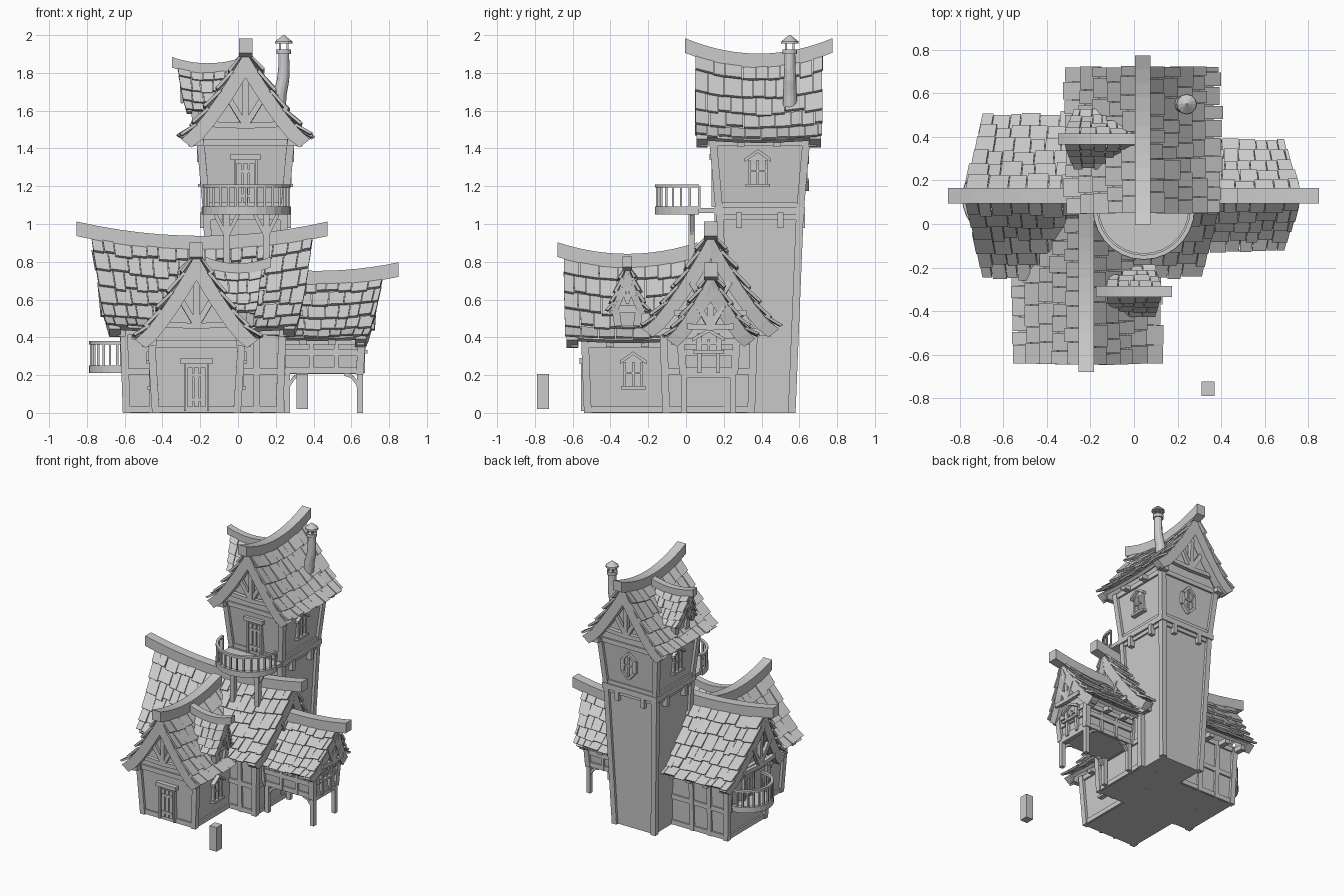
import bpy, bmesh, random
from math import sin, cos, pi
from mathutils import Vector as V

if "Cube" in bpy.data.objects:
    bpy.data.objects.remove(bpy.data.objects["Cube"])
random.seed(4)


def make(name, lofts):
    """One object from lofts; each loft is a list of equal-length point rings."""
    bm = bmesh.new()
    for rings in lofts:
        vs = [[bm.verts.new(p) for p in r] for r in rings]
        n = len(vs[0])
        for a, b in zip(vs, vs[1:]):
            for i in range(n):
                bm.faces.new((a[i], a[(i+1) % n], b[(i+1) % n], b[i]))
        bm.faces.new(vs[0][::-1])
        bm.faces.new(vs[-1])
    bmesh.ops.recalc_face_normals(bm, faces=bm.faces)
    me = bpy.data.meshes.new(name)
    bm.to_mesh(me)
    bm.free()
    ob = bpy.data.objects.new(name, me)
    bpy.context.collection.objects.link(ob)
    return ob


def bar(a, b, w, h):
    a, b = V(a), V(b)
    d = (b-a).normalized()
    s = V((1, 0, 0)) if abs(d.z) > .95 else d.cross(V((0, 0, 1))).normalized()
    u = s.cross(d)
    return [[p + s*w/2*i + u*h/2*j for i, j in ((-1, -1), (1, -1), (1, 1), (-1, 1))] for p in (a, b)]


def rect(cx, cy, z, hx, hy):
    return [(cx-hx, cy-hy, z), (cx+hx, cy-hy, z), (cx+hx, cy+hy, z), (cx-hx, cy+hy, z)]


def frame(ox, oy, oz, ang):
    """Wall placement: local x across, -y outwards, z up."""
    return lambda x, y, z: (ox + x*cos(ang) - y*sin(ang), oy + x*sin(ang) + y*cos(ang), oz + z)


def fbox(M, x0, x1, y0, y1, z0, z1):
    return [[M(x0, y0, z), M(x1, y0, z), M(x1, y1, z), M(x0, y1, z)] for z in (z0, z1)]


def roof(name, cx, cy, axis, L, W, zr, ze, lift, rows, taper, Lb, ends=(-1, 1), b=1.0):
    P = (lambda u, v, z: (cx+u, cy+v, z)) if axis == 'x' else (lambda u, v, z: (cx+v, cy+u, z))
    hyp = ((zr-ze)**2 + W*W)**.5
    nv, nz = (zr-ze)/hyp, W/hyp

    def S(s, t, side, off=0, du=0):
        z = ze + (zr-ze)*max(0, 1-t)**1.25 - max(0, t-1)*.15 + lift*s*s*(1-t*.7)
        return P(L*s*(1-(1-taper)*t) + du, side*(W*t + off*nv*min(1, t*6)), z + off*nz)
    # deck following the sagging ridge
    ts = [i/6 for i in range(7)]
    deck = []
    for i in range(9):
        s = (i/4-1)*.97
        top = [S(s, t, -1) for t in ts[::-1]] + [S(s, t, 1) for t in ts[1:]]
        low = [S(s, t, 1, -.025*b) for t in ts[:0:-1]] + [S(s, t, -1, -.025*b) for t in ts]
        deck.append(top + low)
    make(name + "_deck", [deck])
    # shingles in overlapping rows
    tiles = []
    for side in (-1, 1):
        for r in range(rows):
            s = -1 - random.uniform(0, .02)
            while s < 1:
                e = s + random.uniform(.055, .105)*(.6+.4*b)/L
                if e > .95:
                    e = 1 + random.uniform(0, .02)
                t0, t1 = r/rows, (r+1)/rows + random.uniform(.0, .045)
                k = random.uniform(.022, .036)*(.5+.5*b)
                g = .002/L
                tiles.append([[S(s+g, t, side, o), S(e-g, t, side, o), S(e-g, t, side, o+.016), S(s+g, t, side, o+.016)]
                              for t, o in ((t0, -.006), (t1, k-.012))])
                s = e
    make(name + "_shingles", tiles)
    # curved ridge beam
    w = .036*(.4+.6*b)
    make(name + "_ridge_beam", [[[P(Lb*i/6, v, zr + lift*(Lb*i/6/L)**2 + o) for v, o in
         ((-w, -.035), (w, -.035), (w, .042*b), (-w, .042*b))] for i in range(-6, 7)]])
    # bargeboards and gable truss
    boards, truss = [], []
    for e in ends:
        for side in (-1, 1):
            boards.append([[S(e, t*1.06, side, o, d*e) for d, o in
                            ((-.065*b, -.075*b), (-.006, -.075*b), (-.006, -.004), (-.065*b, -.004))] for t in ts])
        u, H = e*(L-.05*b), zr-ze
        base = P(u*.97, 0, ze + H*.18)
        truss.append(bar(base, P(u, 0, zr-.02), .03*b, .03*b))
        for side in (-1, 1):
            truss.append(bar(base, P(u, side*W*.30, ze+H*.56), .025*b, .03*b))
            if b == 1:
                truss.append(bar(P(u*.96, side*W*.55, ze+H*.2), base, .03, .03))
    make(name + "_bargeboards", boards)
    make(name + "_gable_truss", truss)
    # rafter ends under the eaves
    if b == 1:
        n = int(L*2/.15)
        make(name + "_rafter_ends", [bar(P(L*taper*(-.85+1.7*i/(n-1)), sd*W*.68, ze-.012),
             P(L*taper*(-.85+1.7*i/(n-1)), sd*W*.93, ze-.018), .04, .035) for sd in (-1, 1) for i in range(n)])


def house(name, cx, cy, axis, h0, h1, z0, z1, zr, rails=()):
    """Flared walls with a gable plus timber frame; h = (half x, half y)."""
    rings = [rect(cx, cy, z0, *h0), rect(cx, cy, z1, *h1)]
    if zr > z1:
        rings.append(rect(cx, cy, zr, *((h1[0], .002) if axis == 'x' else (.002, h1[1]))))
    make(name + "_walls", [rings])
    wood = [bar(a, b, .04, .04) for a, b in zip(rings[0], rings[1])]
    for z in (*rails, z1-.02):
        f = (z-z0)/(z1-z0)
        r = rect(cx, cy, z, h0[0]+(h1[0]-h0[0])*f, h0[1]+(h1[1]-h0[1])*f)
        wood += [bar(r[i], r[(i+1) % 4], .025, .035) for i in range(4)]
    make(name + "_timber_frame", wood)


def door(name, M, w=.055, h=.25):
    p = [fbox(M, s*w-(.012 if s < 0 else -.0), s*w+(.012 if s > 0 else 0), -.025, .03, 0, h) for s in (-1, 1)]
    p += [fbox(M, -w-.03, w+.03, -.035, .03, h, h+.03), fbox(M, -w, w, -.008, .03, 0, h)]
    p += [fbox(M, x-.013, x+.013, -.016, .02, .02, h-.02) for x in (-.034, 0, .034)]
    p += [fbox(M, -.045, .045, -.022, .02, z, z+.018) for z in (.05, h-.07)]
    make(name, p)


def window(name, M, w=.045, h=.13):
    p = [fbox(M, -w, w, -.006, .04, 0, h)]
    p += [fbox(M, x-.007, x+.007, -.02, .03, 0, h) for x in (-w, 0, w)]
    p += [fbox(M, -w-.02, w+.02, -.03, .03, -.015, .002), fbox(M, -w, w, -.018, .03, h*.5, h*.5+.012)]
    p.append([[M(-w, y, h), M(w, y, h), M(0, y, h+.04)] for y in (-.01, .04)])
    p += [[[M(s*(w+.025), y, h-.012), M(s*(w+.025), y, h+.008), M(0, y, h+.055), M(0, y, h+.037)]
           for y in (-.035, .03)] for s in (-1, 1)]
    make(name, p)


def balcony(name, M, r, rail):
    arc = [pi + pi*i/14 for i in range(15)]
    pt = lambda a, q, z: M(q*cos(a), q*sin(a), z)
    make(name + "_floor", [[[pt(a, r-.012, z) for a in arc] + [M(r-.012, .1, z), M(-r+.012, .1, z)] for z in (.008, .035)]])
    sweep = lambda q0, q1, z0, z1: [[pt(a, q0, z0), pt(a, q1, z0), pt(a, q1, z1), pt(a, q0, z1)] for a in arc]
    make(name + "_rails", [sweep(r-.03, r, 0, .042), sweep(r-.022, r-.002, rail-.018, rail)])
    make(name + "_balusters", [bar(pt(a, r-.012, .03), pt(a, r-.012, rail-.01), .012, .012) for a in arc])


# main house
house("main_house", -.185, .12, 'x', (.405, .225), (.42, .24), 0, .45, .84, (.02, .22))
roof("main_roof", -.19, .13, 'x', .59, .345, .895, .44, .06, 6, .85, .665)
studs = [bar((x, y, 0), (x, y + s*.015, .45), .035, .03) for y, s in ((-.105, -1), (.345, 1)) for x in (-.45, -.3, .1)]
make("main_house_studs", studs)
# front wing
house("front_wing", -.22, -.2, 'y', (.215, .32), (.24, .335), 0, .385, .74, (.02,))
roof("front_roof", -.22, -.31, 'y', .335, .31, .80, .385, .05, 5, .98, .37, (-1,))
door("front_door", frame(-.22, -.53, .01, 0))
for s in (-1, 1):
    window("front_wing_window", frame(-.22+s*.23, -.28, .14, s*pi/2))
# side wing raised on posts
house("side_wing", .44, .12, 'x', (.205, .135), (.215, .15), .205, .40, .66, (.225, .32))
roof("side_roof", .42, .13, 'x', .35, .225, .71, .395, .03, 5, .77, .43, (1,))
legs = []
for y in (-.01, .25):
    for x, s in ((.26, 1), (.645, -1)):
        legs.append(bar((x, y, 0), (x, y, .22), .032, .032))
        pts = [(x + s*.08*(1-cos(a)), y, .1 + .105*sin(a)) for a in (0, .5, 1.05, 1.57)]
        legs += [bar(a, b, .018, .018) for a, b in zip(pts, pts[1:])]
legs += [bar((.645, -.01, .2), (.645, .25, .2), .03, .03)]
make("side_wing_posts", legs)
make("side_wing_studs", [bar((x, y, .21), (x, y, .4), .022, .022) for x in (.39, .52) for y in (-.025, .265)]
     + [bar((.66, y, .21), (.665, y, .42), .022, .022) for y in (.07, .17)])
window("side_wing_window", frame(.655, .12, .33, pi/2), .06, .06)
# tower
house("tower_shaft", .04, .39, 'y', (.165, .17), (.205, .213), 0, 1.06, 0)
house("tower_room", .04, .39, 'y', (.205, .213), (.24, .248), 1.06, 1.45, 1.8, (1.1,))
make("tower_band", [[rect(.04, .39, z, .232, .24) for z in (1.05, 1.09)]])
make("tower_brackets", [fbox(frame(.04, .39, 0, a), x-.016, x+.016, -.24, -.18, .98, 1.06)
                        for a in (0, pi/2, pi, -pi/2) for x in (-.11, .11)])
roof("tower_roof", .04, .385, 'y', .335, .325, 1.86, 1.445, .06, 5, 1.0, .39)
door("tower_door", frame(.04, .16, 1.09, 0), .05, .25)
for s in (-1, 1):
    window("tower_window", frame(.04+s*.222, .38, 1.21, s*pi/2))
# long hexagonal window on the tower back
M = frame(.04, .625, 1.28, pi)
hexa = [(0, -.1), (.05, -.045), (.05, .045), (0, .1), (-.05, .045), (-.05, -.045)]
back = [[[M(x*k, y, z*k) for x, z in hexa] for y in (d, .05)] for k, d in ((.85, -.01),)]
back += [bar(M(a[0], -.01, a[1]), M(b[0], -.01, b[1]), .03, .018) for a, b in zip(hexa, hexa[1:]+hexa[:1])]
back += [fbox(M, -.006, .006, -.018, .02, -.08, .08), fbox(M, -.045, .045, -.018, .02, -.006, .006)]
make("tower_back_window", back)
# dormers
roof("tower_dormer_roof", -.16, .39, 'x', .165, .11, 1.83, 1.6, .025, 4, .72, .19, (-1,), .5)
house("tower_dormer", -.13, .39, 'x', (.09, .06), (.1, .075), 1.5, 1.64, 1.79)
roof("front_dormer_roof", 0, -.31, 'x', .13, .095, .77, .535, .02, 4, .75, .175, (1,), .5)
house("front_dormer", -.03, -.31, 'x', (.09, .05), (.1, .065), .46, .57, .73)
# balconies
balcony("tower_balcony", frame(.045, .07, 1.05, 0), .235, .16)
make("tower_balcony_posts", [bar((x, .03, .7), (x, .03, 1.06), .035, .035) for x in (-.06, .15)]
     + [bar((x, .03, .93), (x+s*.06, .03, 1.05), .02, .02) for x in (-.06, .15) for s in (-1, 1)])
balcony("left_balcony", frame(-.6, .12, .21, -pi/2), .19, .17)
door("left_balcony_door", frame(-.6, .12, .245, -pi/2), .05, .22)
# chimney with open top and cap
ring = lambda x, z, r: [(x + r*cos(i*pi/6), .55 + r*sin(i*pi/6), z) for i in range(12)]
make("chimney", [[ring(*p) for p in ((.215, 1.6, .037), (.22, 1.68, .037), (.238, 1.76, .033), (.243, 1.82, .03), (.242, 1.91, .028))],
                 [ring(.242, 1.9, .038), ring(.242, 1.925, .038)]])
make("chimney_cap", [[ring(.242, 1.955, .047), ring(.242, 1.967, .045), ring(.242, 2.0, .004)]]
     + [bar((.242+.028*cos(a), .55+.028*sin(a), 1.91), (.242+.028*cos(a), .55+.028*sin(a), 1.96), .01, .01)
        for a in (.8, 2.36, 3.93, 5.5)])
# free-standing block in front
make("standing_block", [[rect(.34, -.757, z, .03, .033) for z in (.02, .205)]])
